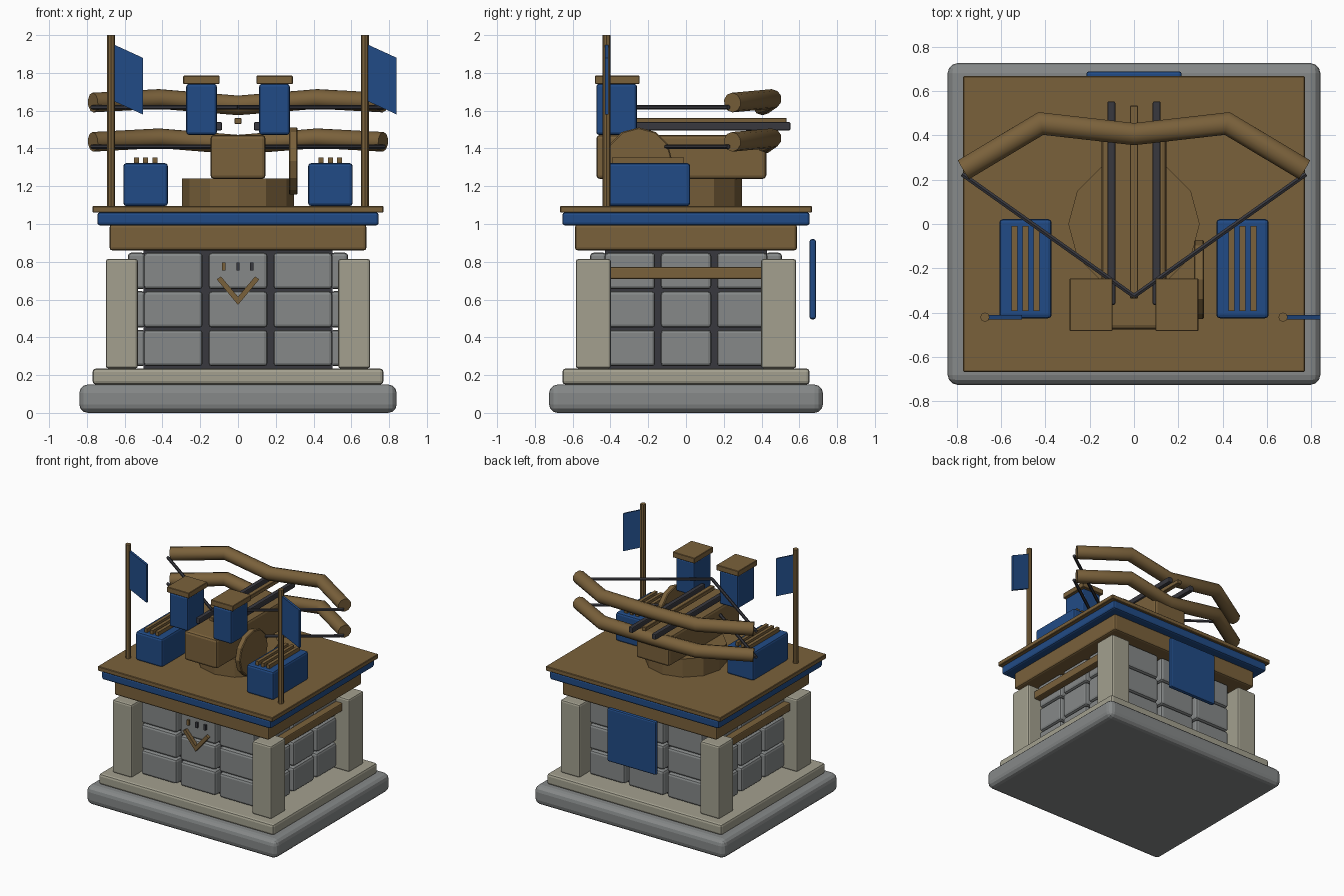
import bpy, bmesh, math
from mathutils import Vector

if "Cube" in bpy.data.objects:
    bpy.data.objects.remove(bpy.data.objects["Cube"])


def material(name, r, g, b):
    lin = [((c / 255 + 0.055) / 1.055) ** 2.4 for c in (r, g, b)]
    m = bpy.data.materials.new(name)
    m.diffuse_color = (*lin, 1)
    m.use_nodes = True
    m.node_tree.nodes["Principled BSDF"].inputs["Base Color"].default_value = m.diffuse_color
    return m


WOOD = material("brown_wood", 122, 97, 59)
BLUE = material("blue_paint", 33, 75, 134)
STONE = material("grey_stone", 134, 137, 137)
PALE = material("pale_stone", 163, 160, 143)
DARK = material("dark_iron", 56, 56, 62)


def make(name, bm, mat, bevel=0, segs=2):
    """Turn a bmesh into a coloured, optionally bevelled object."""
    bmesh.ops.recalc_face_normals(bm, faces=bm.faces)
    me = bpy.data.meshes.new(name)
    bm.to_mesh(me)
    bm.free()
    ob = bpy.data.objects.new(name, me)
    bpy.context.collection.objects.link(ob)
    me.materials.append(mat)
    if bevel:
        mod = ob.modifiers.new("bevel", 'BEVEL')
        mod.width, mod.segments = bevel, segs
    return ob


def box(name, x, y, z, mat, bevel=0, segs=2):
    """Box from (min, max) ranges on each axis."""
    bm = bmesh.new()
    bmesh.ops.create_cube(bm, size=1)
    for v in bm.verts:
        v.co = [(r[0] + r[1]) / 2 + c * (r[1] - r[0]) for c, r in zip(v.co, (x, y, z))]
    return make(name, bm, mat, bevel, segs)


def cylinder(name, loc, r, depth, sides, mat, axis='Z', bevel=0):
    bm = bmesh.new()
    bmesh.ops.create_cone(bm, cap_ends=True, segments=sides, radius1=r, radius2=r, depth=depth)
    ob = make(name, bm, mat, bevel, 1)
    ob.location = loc
    if axis == 'X':
        ob.rotation_euler.y = math.pi / 2
    return ob


def tube(name, points, r, sides, mat, smooth=False):
    """Round bar swept along a polyline lying roughly in the xy plane, with mitred bends."""
    pts = [Vector(p) for p in points]
    bm = bmesh.new()
    rings = []
    for i, p in enumerate(pts):
        a = (p - pts[i - 1]).normalized() if i else (pts[1] - p).normalized()
        b = (pts[i + 1] - p).normalized() if i < len(pts) - 1 else a
        t = (a + b).normalized()
        side = Vector((-t.y, t.x, 0)).normalized()
        up = t.cross(side)
        stretch = 1 / max(t.dot(a), 0.3)
        angles = [2 * math.pi * (k + 0.5) / sides for k in range(sides)]
        rings.append([bm.verts.new(p + r * (side * math.cos(q) * stretch + up * math.sin(q)))
                      for q in angles])
    for u, v in zip(rings, rings[1:]):
        for k in range(sides):
            n = (k + 1) % sides
            bm.faces.new((u[k], u[n], v[n], v[k]))
    bm.faces.new(rings[0])
    bm.faces.new(rings[-1])
    ob = make(name, bm, mat)
    if smooth:
        bpy.ops.object.select_all(action='DESELECT')
        ob.select_set(True)
        bpy.context.view_layer.objects.active = ob
        bpy.ops.object.shade_smooth_by_angle(angle=math.radians(42))
    return ob


def prism(name, outline, y, mat):
    """Extrude an xz outline through a y range."""
    bm = bmesh.new()
    front, back = ([bm.verts.new((px, d, pz)) for px, pz in outline] for d in y)
    bm.faces.new(front)
    bm.faces.new(back)
    for k in range(len(outline)):
        n = (k + 1) % len(outline)
        bm.faces.new((front[k], front[n], back[n], back[k]))
    return make(name, bm, mat)


# Stone plinth and dark wall core
box("base_slab", (-0.84, 0.84), (-0.725, 0.725), (0, 0.15), STONE, 0.045, 3)
box("base_trim", (-0.77, 0.77), (-0.655, 0.655), (0.15, 0.235), PALE, 0.018)
box("wall_core", (-0.5, 0.5), (-0.43, 0.43), (0.235, 0.86), DARK)

# Stone blocks in three rows and columns on every wall
for row in range(3):
    z = (0.247 + row * 0.204, 0.44 + row * 0.204)
    for col in (-1, 0, 1):
        for s in (-1, 1):
            cx, cy = col * 0.343, col * 0.297
            box("wall_block", (cx - 0.156, cx + 0.156), sorted((s * 0.42, s * 0.508)), z, STONE, 0.018)
            box("side_block", sorted((s * 0.49, s * 0.583)), (cy - 0.134, cy + 0.134), z, STONE, 0.018)

# Corner piers and side rails
for sx in (-1, 1):
    for sy in (-1, 1):
        box("corner_pier", sorted((sx * 0.53, sx * 0.70)), sorted((sy * 0.397, sy * 0.583)),
            (0.235, 0.815), PALE, 0.014)
    box("side_rail", sorted((sx * 0.58, sx * 0.64)), (-0.41, 0.41), (0.708, 0.772), WOOD, 0.008)

# Layered platform
box("platform_frame", (-0.68, 0.68), (-0.588, 0.588), (0.86, 0.997), WOOD, 0.015)
box("platform_band", (-0.745, 0.745), (-0.655, 0.655), (0.992, 1.062), BLUE, 0.015)
box("platform_deck", (-0.77, 0.77), (-0.667, 0.667), (1.06, 1.095), WOOD, 0.004, 1)

# Front chevron with three pegs, and rear banner
prism("front_chevron", [(-0.113, 0.707), (-0.09, 0.722), (0, 0.615), (0.09, 0.722),
                        (0.113, 0.707), (0, 0.572)], (-0.535, -0.505), WOOD)
for px, mat in ((-0.075, WOOD), (0, DARK), (0.072, DARK)):
    box("wall_peg", (px - 0.009, px + 0.009), (-0.525, -0.5), (0.755, 0.797), mat)
box("rear_banner", (-0.215, 0.215), (0.654, 0.688), (0.495, 0.92), BLUE, 0.012)

# Turntable, main stock and hand wheel
cylinder("turntable", (0, 0, 1.167), 0.296, 0.147, 12, WOOD)
box("main_stock", (-0.146, 0.146), (-0.475, 0.425), (1.238, 1.472), WOOD, 0.02)
cylinder("hand_wheel", (0.293, -0.25, 1.333), 0.178, 0.046, 12, WOOD, 'X', 0.006)

# Guide rails and bolt
for s in (-1, 1):
    box("guide_rail", (s * 0.102 - 0.018, s * 0.102 + 0.018), (-0.365, 0.553), (1.495, 1.54), DARK, 0.008)
box("bolt", (-0.018, 0.018), (-0.335, 0.533), (1.53, 1.562), WOOD, 0.003, 1)

# Stacked bow arms with strings
for z in (1.42, 1.628):
    arm = [(0.768, 0.245, z + 0.015), (0.42, 0.453, z + 0.034), (0, 0.405, z)]
    mirrored = [(-x, y, h) for x, y, h in reversed(arm[:2])]
    tube("bow_arm", arm + mirrored, 0.052, 10, WOOD, True)
    for s in (-1, 1):
        tube("bow_string", [(s * 0.775, 0.225, z - 0.01), (0, -0.325, z - 0.01)], 0.012, 6, DARK)

for s in (-1, 1):
    # Upright posts with caps
    box("upright_post", sorted((s * 0.112, s * 0.274)), (-0.475, -0.26), (1.472, 1.742), BLUE, 0.014)
    box("post_cap", sorted((s * 0.097, s * 0.29)), (-0.482, -0.245), (1.742, 1.785), WOOD, 0.003, 1)

    # Supply crates with slats
    box("supply_crate", (s * 0.489 - 0.118, s * 0.489 + 0.118), (-0.425, 0.022), (1.095, 1.322), BLUE, 0.016)
    for k in (-1, 0, 1):
        cx = s * 0.489 + k * 0.049
        box("crate_slat", (cx - 0.013, cx + 0.013), (-0.392, -0.01), (1.318, 1.352), WOOD)

    # Flag poles with slanted flags, both flying to the right
    cylinder("flag_pole", (s * 0.672, -0.42, 1.545), 0.021, 0.91, 8, WOOD)
    x0 = s * 0.672 + 0.015
    prism("flag", [(x0, 1.95), (x0 + 0.153, 1.88), (x0 + 0.153, 1.58), (x0, 1.65)],
          (-0.43, -0.41), BLUE)
